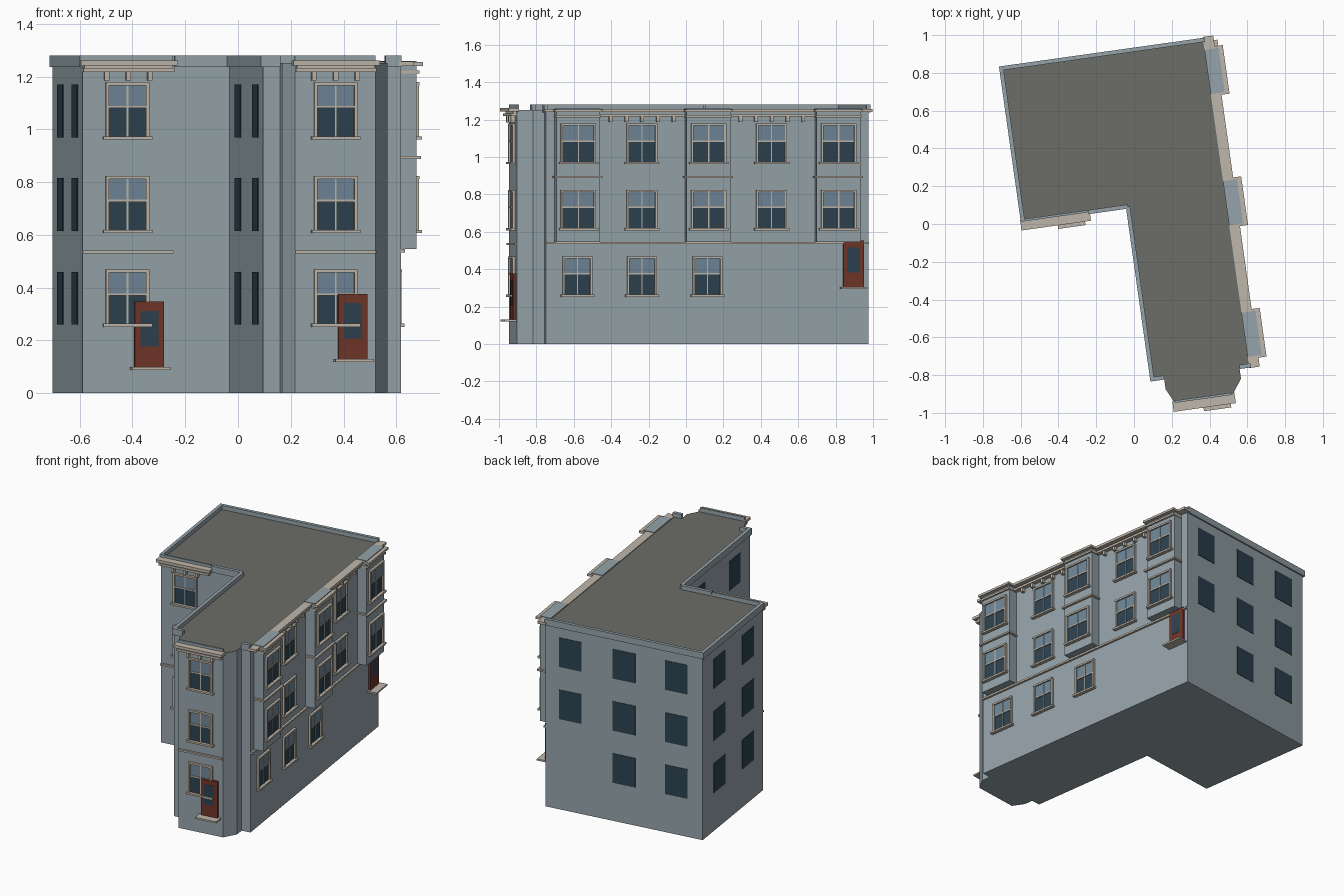
import bpy, bmesh
from math import radians
from mathutils import Matrix, Vector

if "Cube" in bpy.data.objects:
    bpy.data.objects.remove(bpy.data.objects["Cube"])

ROT = Matrix.Rotation(radians(8), 4, 'Z')   # whole building is turned on its plot


def mat(name, rgb):
    m = bpy.data.materials.new(name)
    m.diffuse_color = (*rgb, 1)
    m.use_nodes = True
    m.node_tree.nodes["Principled BSDF"].inputs["Base Color"].default_value = m.diffuse_color
    return m


WALL = mat("wall_paint", (0.30, 0.37, 0.40))
ROOF = mat("roofing", (0.15, 0.15, 0.135))
TRIM = mat("trim", (0.52, 0.47, 0.40))
DARK = mat("dark_glass", (0.025, 0.055, 0.08))
PALE = mat("pale_glass", (0.16, 0.24, 0.31))
RED = mat("door_red", (0.16, 0.035, 0.022))

parts = {}


def finish(name, bm, mats):
    bmesh.ops.recalc_face_normals(bm, faces=bm.faces)
    bm.transform(ROT)
    me = bpy.data.meshes.new(name)
    bm.to_mesh(me)
    bm.free()
    for m in mats:
        me.materials.append(m)
    bpy.context.collection.objects.link(bpy.data.objects.new(name, me))


class Face:
    """A wall plane: s runs along it, d is the distance outwards."""
    def __init__(self, t, n, c):
        self.t, self.n, self.c = Vector(t), Vector(n), c

    def box(self, name, m, s0, s1, d0, d1, z0, z1):
        a = self.t * s0 + self.n * (self.c + d0) + Vector((0, 0, z0))
        b = self.t * s1 + self.n * (self.c + d1) + Vector((0, 0, z1))
        size = Vector([abs(q) for q in (b - a)])
        bm = parts.setdefault((name, m.name), bmesh.new())
        bmesh.ops.create_cube(bm, size=1, matrix=Matrix.Translation((a + b) / 2)
                              @ Matrix.Diagonal((*size, 1)))


def south(v): return Face((1, 0, 0), (0, -1, 0), -v)
def north(v): return Face((1, 0, 0), (0, 1, 0), v)
def east(u): return Face((0, 1, 0), (1, 0, 0), u)
def west(u): return Face((0, 1, 0), (-1, 0, 0), -u)


ROWS = (0.26, 0.615, 0.97)
H = 0.205


def window(f, s, z, w):
    a, b, top = s - w / 2, s + w / 2, z + H
    mid = z + H * 0.56
    f.box("lower_sash_glass", DARK, a, b, -0.01, 0.004, z, mid)
    f.box("upper_sash_glass", PALE, a, b, -0.01, 0.006, mid, top)
    n = "window_frames"
    f.box(n, TRIM, a - 0.004, a + 0.008, -0.01, 0.014, z, top)
    f.box(n, TRIM, b - 0.008, b + 0.004, -0.01, 0.014, z, top)
    f.box(n, TRIM, a - 0.004, b + 0.004, -0.01, 0.016, top - 0.008, top + 0.004)
    f.box(n, TRIM, a, b, -0.01, 0.010, mid - 0.004, mid + 0.004)
    f.box(n, TRIM, s - 0.003, s + 0.003, -0.01, 0.009, z, top)
    f.box("window_sills", TRIM, a - 0.014, b + 0.014, -0.01, 0.024, z - 0.008, z + 0.004)


def plain_window(f, s, z):
    f.box("plain_windows", DARK, s - 0.078, s + 0.078, -0.01, 0.003, z, z + 0.2)


def door(f, s, z, depth):
    f.box("doors", RED, s - 0.056, s + 0.056, -0.01, 0.016, z, z + 0.25)
    f.box("door_glass", DARK, s - 0.034, s + 0.034, -0.01, 0.018, z + 0.08, z + 0.215)
    f.box("door_steps", TRIM, s - 0.073, s + 0.073, -0.01, depth, z - 0.008, z + 0.003)


def cornice(f, a, b, dents):
    f.box("cornices", TRIM, a - 0.012, b + 0.012, -0.01, 0.046, 1.243, 1.262)
    f.box("cornices", TRIM, a, b, -0.01, 0.032, 1.218, 1.233)
    f.box("cornice_frieze", TRIM, a + 0.005, b - 0.005, -0.01, 0.02, 1.233, 1.243)
    for s in dents:
        f.box("cornice_brackets", TRIM, s - 0.009, s + 0.009, -0.01, 0.024, 1.185, 1.218)


def parapet(f, a, b, out=0.01):
    f.box("parapets", WALL, a, b, -0.012, out, 1.237, 1.28)


# L-shaped body with the chamfered front bay
outline = [(-0.582, 0.915), (-0.582, 0.095), (-0.02, 0.095), (-0.02, -0.828),
           (0.044, -0.828), (0.044, -0.89), (0.082, -0.968), (0.39, -0.968),
           (0.447, -0.89), (0.447, -0.828), (0.508, -0.828), (0.508, 0.915)]
bm = bmesh.new()
base = bm.faces.new([bm.verts.new((u, v, 0)) for u, v in outline])
ext = bmesh.ops.extrude_face_region(bm, geom=[base])
bmesh.ops.translate(bm, vec=(0, 0, 1.252),
                    verts=[g for g in ext["geom"] if isinstance(g, bmesh.types.BMVert)])
for f in bm.faces:
    if f.calc_center_median().z > 1.25:
        f.material_index = 1
finish("building_body", bm, [WALL, ROOF])

# Plain walls: parapet bands and flat windows
left, wing, back = west(-0.582), west(-0.02), north(0.915)
parapet(left, 0.095, 0.925)
parapet(wing, -0.828, 0.095)
parapet(back, -0.592, 0.508)
parapet(south(0.095), -0.23, -0.02)
parapet(south(-0.828), -0.03, 0.044)
parapet(south(-0.828), 0.447, 0.508)
for z in ROWS:
    for s in (0.30, 0.69):
        plain_window(left, s, z)
    for s in (-0.14, -0.62):
        plain_window(wing, s, z)
    for s in (-0.40, -0.037, 0.334):
        if z > 0.3 or s < 0.3:
            plain_window(back, s, z)

# Two street-front facades: windows, belt, cornice, door
for f, a, b, win, dr, zd in ((south(0.095), -0.582, -0.235, -0.411, -0.328, 0.097),
                             (south(-0.968), 0.082, 0.39, 0.237, 0.302, 0.127)):
    for z in ROWS:
        window(f, win, z, 0.158)
    f.box("belt_courses", TRIM, a, b, -0.01, 0.012, 0.529, 0.541)
    parapet(f, a, b, 0.0)
    c = (a + b) / 2
    cornice(f, a, b, [c + k * 0.083 for k in (-1, 0, 1)])
    door(f, dr, zd, 0.065)

# Long right side
side = east(0.508)
side.box("belt_courses", TRIM, -0.828, 0.915, -0.01, 0.014, 0.534, 0.546)
side.box("cornices", TRIM, -0.84, 0.93, -0.01, 0.046, 1.24, 1.257)
for s in (-0.31, 0.39):
    side.box("cornices", TRIM, s - 0.235, s + 0.235, -0.01, 0.03, 1.215, 1.23)
    for k in range(-2, 3):
        p = s + k * 0.085
        side.box("cornice_brackets", TRIM, p - 0.009, p + 0.009, -0.01, 0.024, 1.188, 1.216)
    for z in ROWS[1:]:
        window(side, s, z, 0.158)
for s in (-0.658, -0.31, 0.044):
    window(side, s, ROWS[0], 0.152)
door(side, 0.832, 0.302, 0.065)

# Projecting box bays on the right side
for s in (-0.6625, 0.041, 0.743):
    a, b = s - 0.118, s + 0.118
    side.box("box_bays", WALL, a, b, -0.01, 0.065, 0.546, 1.26)
    front = east(0.573)
    for z in ROWS[1:]:
        window(front, s, z, 0.182)
    front.box("bay_belts", TRIM, a - 0.012, b + 0.012, -0.06, 0.016, 0.888, 0.899)
    front.box("bay_cornices", TRIM, a - 0.012, b + 0.012, -0.06, 0.024, 1.24, 1.255)
    front.box("bay_cornices", TRIM, a - 0.004, b + 0.004, -0.06, 0.012, 1.212, 1.224)

for (name, m), bm in parts.items():
    finish(name, bm, [bpy.data.materials[m]])
